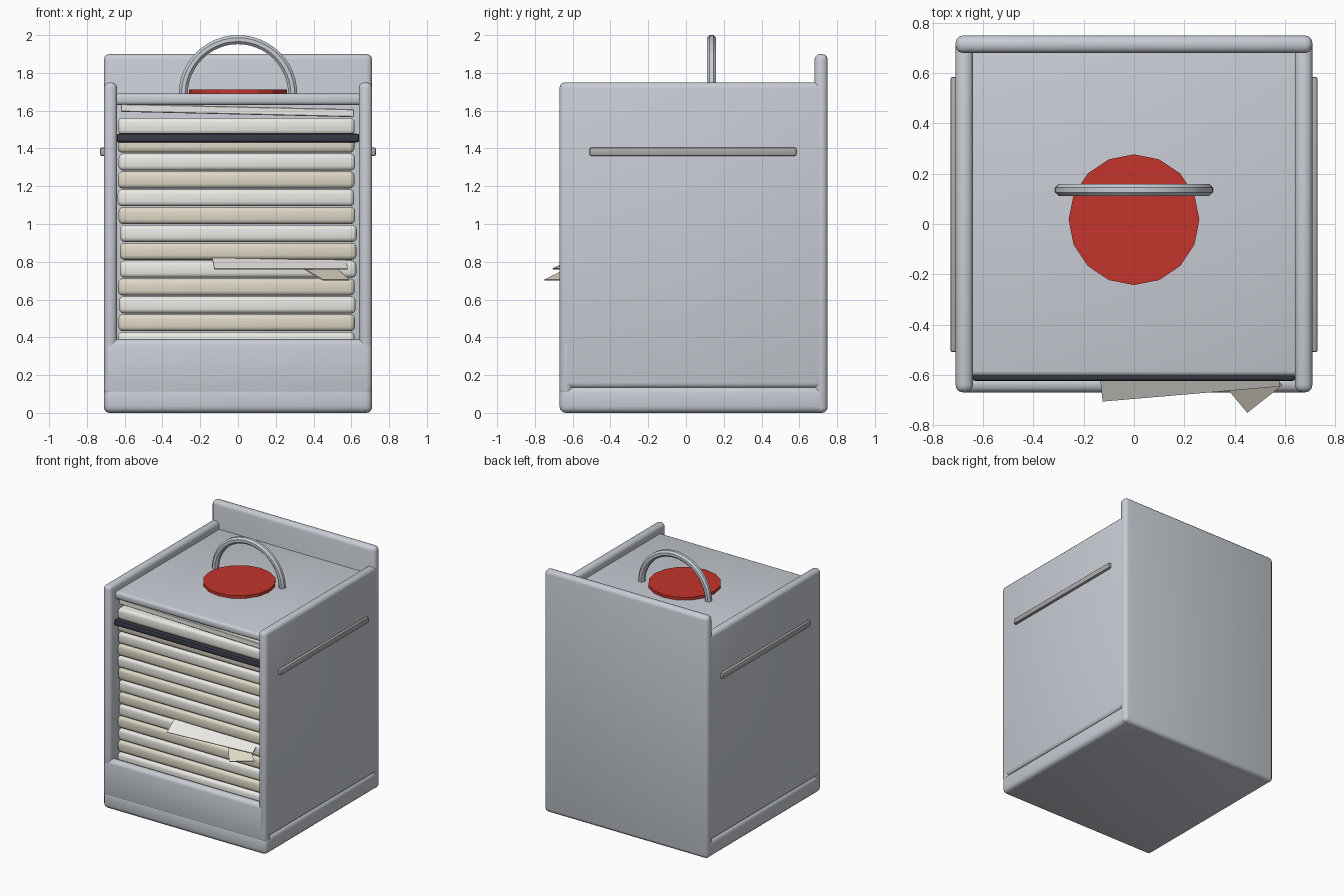
import bpy, bmesh, math, random
from math import radians

if "Cube" in bpy.data.objects:
    bpy.data.objects.remove(bpy.data.objects["Cube"])

random.seed(4)


def material(name, rgb):
    m = bpy.data.materials.new(name)
    m.diffuse_color = (*rgb, 1)
    m.use_nodes = True
    m.node_tree.nodes["Principled BSDF"].inputs["Base Color"].default_value = m.diffuse_color
    return m


STEEL = material("steel_grey", (0.58, 0.61, 0.66))
WHITE = material("white_paper", (0.83, 0.82, 0.78))
CREAM = material("cream_paper", (0.74, 0.69, 0.57))
RED = material("red_paint", (0.55, 0.035, 0.025))
DARK = material("dark_strap", (0.04, 0.045, 0.06))
RAIL = material("rail_grey", (0.42, 0.40, 0.40))


def finish(name, bm, mat, smooth=True):
    bmesh.ops.recalc_face_normals(bm, faces=bm.faces)
    me = bpy.data.meshes.new(name)
    bm.to_mesh(me)
    bm.free()
    ob = bpy.data.objects.new(name, me)
    bpy.context.collection.objects.link(ob)
    me.materials.append(mat)
    if smooth:
        bpy.context.view_layer.objects.active = ob
        ob.select_set(True)
        bpy.ops.object.shade_smooth_by_angle(angle=radians(35))
        ob.select_set(False)
    return ob


def slab(name, x, y, z, mat, bevel=0.03, segments=3):
    """Rounded box spanning the given (min, max) ranges, origin at its centre."""
    bm = bmesh.new()
    bmesh.ops.create_cube(bm, size=1)
    bmesh.ops.scale(bm, vec=(x[1] - x[0], y[1] - y[0], z[1] - z[0]), verts=bm.verts)
    bmesh.ops.bevel(bm, geom=bm.edges[:], offset=bevel, segments=segments,
                    profile=0.5, affect='EDGES')
    ob = finish(name, bm, mat)
    ob.location = [(a + b) / 2 for a, b in (x, y, z)]
    return ob


def sheet(name, points, mat, thickness=0.006):
    """Thin loose page from a four-sided outline."""
    bm = bmesh.new()
    bm.faces.new([bm.verts.new(p) for p in points])
    ob = finish(name, bm, mat, smooth=False)
    mod = ob.modifiers.new("thickness", 'SOLIDIFY')
    mod.thickness = thickness
    mod.offset = 0


# Box panels
slab("base", (-0.71, 0.71), (-0.67, 0.74), (0, 0.14), STEEL, 0.034)
slab("back_panel", (-0.71, 0.71), (0.68, 0.75), (0, 1.90), STEEL)
slab("front_lip", (-0.71, 0.71), (-0.67, -0.60), (0.09, 0.39), STEEL)
slab("lid", (-0.655, 0.655), (-0.605, 0.70), (1.63, 1.69), STEEL, 0.02)

# Side walls with rails
for s, side in ((-1, "left"), (1, "right")):
    slab(side + "_wall", sorted((s * 0.64, s * 0.71)), (-0.67, 0.73), (0.13, 1.75), STEEL)
    slab(side + "_rail", sorted((s * 0.70, s * 0.731)), (-0.51, 0.585), (1.36, 1.405), RAIL, 0.01, 2)

# Stack of folded papers, alternating tint
for i in range(15):
    z = 1.517 - i * 0.0945
    dx = random.uniform(-0.008, 0.008)
    slab(f"paper_bundle_{i + 1}", (-0.63 + dx, 0.622 + dx), (-0.598, 0.60),
         (z - 0.045, z + 0.045), CREAM if i % 2 else WHITE, 0.024)

# Crooked bundle on top
top = slab("top_paper_bundle", (-0.62, 0.615), (-0.59, 0.59), (1.58, 1.622), WHITE, 0.004, 1)
top.rotation_euler = (0, radians(1.3), 0)

# Strap across the stack
slab("strap", (-0.642, 0.642), (-0.625, -0.58), (1.432, 1.478), DARK, 0.012, 2)

# Loose pages sticking out
sheet("loose_page", [(-0.125, -0.705, 0.762), (0.58, -0.645, 0.762),
                     (0.572, -0.57, 0.808), (-0.138, -0.585, 0.822)], WHITE)
sheet("folded_corner", [(0.35, -0.63, 0.762), (0.45, -0.75, 0.703),
                        (0.59, -0.64, 0.703), (0.52, -0.59, 0.765)], CREAM)

# Red disc on the lid
bm = bmesh.new()
bmesh.ops.create_cone(bm, cap_ends=True, segments=16, radius1=0.26, radius2=0.26, depth=0.03)
disc = finish("red_disc", bm, RED, smooth=False)
disc.location = (0, 0.017, 1.697)

# Arched handle: circular section swept through half a turn
bm = bmesh.new()
rings = []
for i in range(25):
    a = math.pi * i / 24
    ring = []
    for k in range(8):
        t = math.tau * (k + 0.5) / 8
        r = 0.29 + 0.026 * math.cos(t)
        ring.append(bm.verts.new((r * math.cos(a), 0.135 + 0.026 * math.sin(t),
                                  1.686 + r * math.sin(a))))
    rings.append(ring)
for r0, r1 in zip(rings, rings[1:]):
    for k in range(8):
        n = (k + 1) % 8
        bm.faces.new((r0[k], r0[n], r1[n], r1[k]))
bm.faces.new(rings[0])
bm.faces.new(rings[-1])
finish("handle", bm, STEEL)
